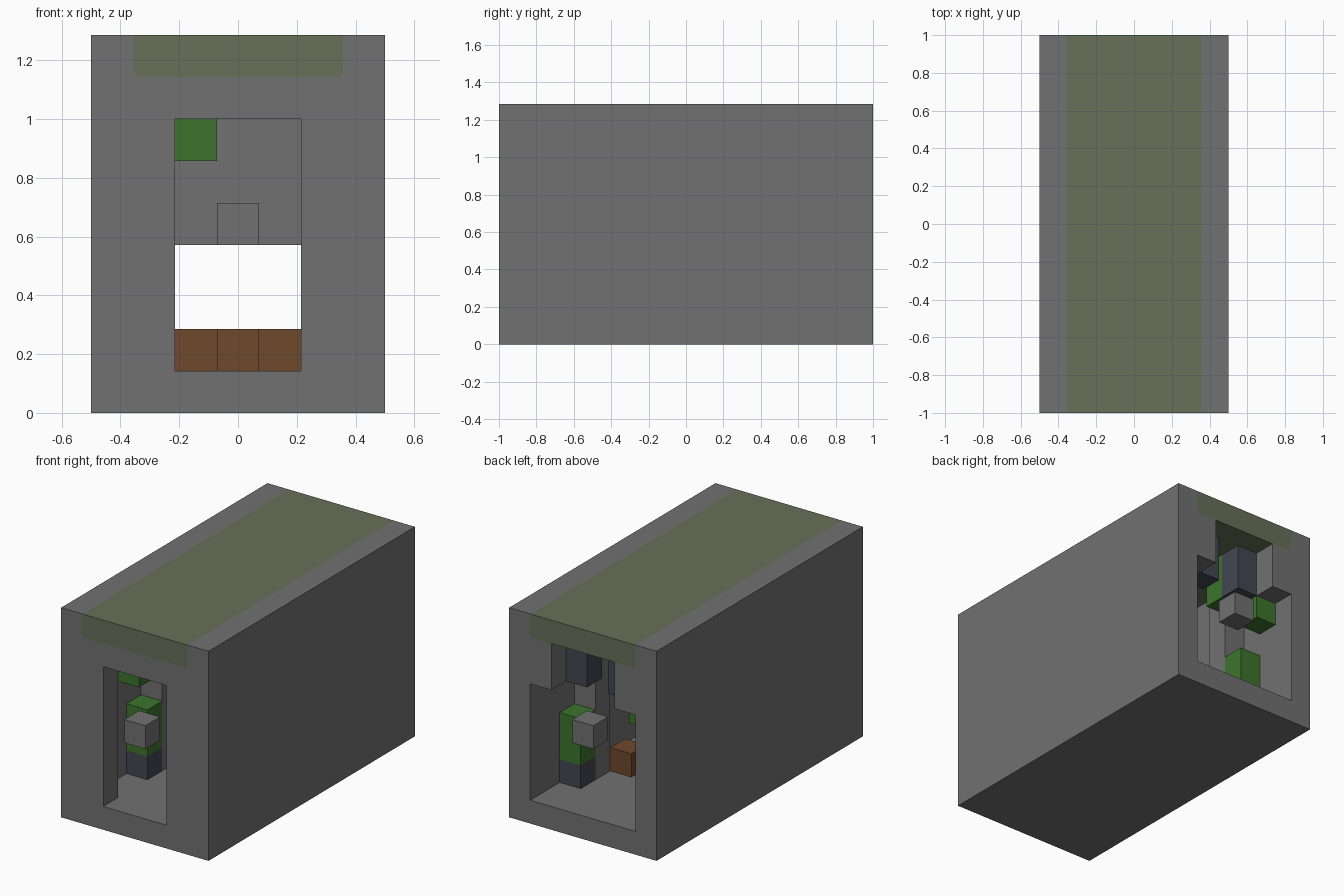
import bpy, bmesh, math

old = bpy.data.objects.get("Cube")
if old:
    bpy.data.objects.remove(old, do_unlink=True)

U = 1 / 7          # size of one block
W, D, H = 7, 14, 9  # hull size in blocks


def material(name, srgb):
    lin = [((c / 255 + 0.055) / 1.055) ** 2.4 for c in srgb] + [1]
    m = bpy.data.materials.new(name)
    m.use_nodes = True
    m.diffuse_color = lin
    m.node_tree.nodes["Principled BSDF"].inputs["Base Color"].default_value = lin
    return m


GREY = material("stone grey", (113, 113, 113))
OLIVE = material("roof olive", (103, 112, 88))
GREEN = material("leaf green", (61, 116, 45))
BLUE = material("slate blue", (67, 71, 81))
BROWN = material("wood brown", (110, 72, 44))


def prism(name, profile, y0, y1, mat):
    """Extrude an (x, z) profile, in blocks, from y0 to y1."""
    bm = bmesh.new()
    place = lambda x, y, z: ((x - W / 2) * U, (y - D / 2) * U, z * U)
    face = bm.faces.new([bm.verts.new(place(x, y0, z)) for x, z in profile])
    out = bmesh.ops.extrude_face_region(bm, geom=[face])
    for v in out["geom"]:
        if isinstance(v, bmesh.types.BMVert):
            v.co.y += (y1 - y0) * U
    bmesh.ops.recalc_face_normals(bm, faces=bm.faces)
    me = bpy.data.meshes.new(name)
    bm.to_mesh(me)
    bm.free()
    me.materials.append(mat)
    ob = bpy.data.objects.new(name, me)
    bpy.context.collection.objects.link(ob)
    return ob


def box(name, x, y, z, mat):
    return prism(name, [(x[0], z[0]), (x[1], z[0]), (x[1], z[1]), (x[0], z[1])], *y, mat)


def cell(name, x, y, z, mat, tall=1):
    return box(name, (x, x + 1), (y, y + 1), (z, z + tall), mat)


def cut(target, cutter):
    mod = target.modifiers.new("cut", "BOOLEAN")
    mod.operation = "DIFFERENCE"
    mod.solver = "EXACT"
    mod.object = cutter
    bpy.context.view_layer.objects.active = target
    bpy.ops.object.modifier_apply(modifier=mod.name)
    bpy.data.objects.remove(cutter, do_unlink=True)


def roof_profile(top):
    """Strip section with rounded lower corners."""
    r, pts = 0.18, [(6, top), (1, top)]
    for cx, start in ((1 + r, 180), (6 - r, 270)):
        for i in range(5):
            a = math.radians(start + 22.5 * i)
            pts.append((cx + r * math.cos(a), 8 + r + r * math.sin(a)))
    return pts


# Hollow hull: roof channel, chamber, front doorway and stepped back doorway
hull = box("hull", (0, W), (0, D), (0, H), GREY)
cut(hull, prism("roof_cutter", roof_profile(H + 1), -1, D + 1, GREY))
cut(hull, box("chamber_cutter", (1, 6), (1, 13), (1, 8), GREY))
cut(hull, box("front_cutter", (2, 5), (-1, 2), (1, 7), GREY))
back_arch = [(1, 1), (6, 1), (6, 6), (5, 6), (5, 8), (2, 8), (2, 6), (1, 6)]
cut(hull, prism("back_cutter", back_arch, 12, D + 1, GREY))

# Roof strip
prism("roof_strip", roof_profile(H), 0, D, OLIVE)

# Hanging partition in the middle of the chamber
box("middle_partition", (1, 6), (6, 8), (4, 8), GREY)

# Wall pilasters with two-tone posts in front of them
for side, x in (("right", 1), ("left", 5)):
    for end, post_y, pilaster_y in (("front", 3, 4), ("back", 11, 10)):
        tag = end + "_" + side
        cell(tag + "_pilaster", x, pilaster_y, 1, GREY, 7)
        cell(tag + "_post_base", x, post_y, 1, BLUE)
        cell(tag + "_post", x, post_y, 2, GREEN, 2)

# Floating door blocks
cell("front_door_block", 3, 0, 4, GREY)
cell("back_door_block", 3, D - 1, 4, GREY)

# Ceiling pendants
cell("front_pendant", 2, 1, 6, GREEN, 2)
for side, x in (("right", 2), ("left", 4)):
    cell("back_pendant_" + side, x, 12, 6, BLUE, 2)
cell("back_inner_pendant", 2, 11, 6, GREEN, 2)
cell("back_corner_block", 1, 12, 5, GREEN)

# Logs on the floor
for i, (x, y) in enumerate(((4, 9), (3, 8), (2, 9))):
    cell("log_%d" % (i + 1), x, y, 1, BROWN)
